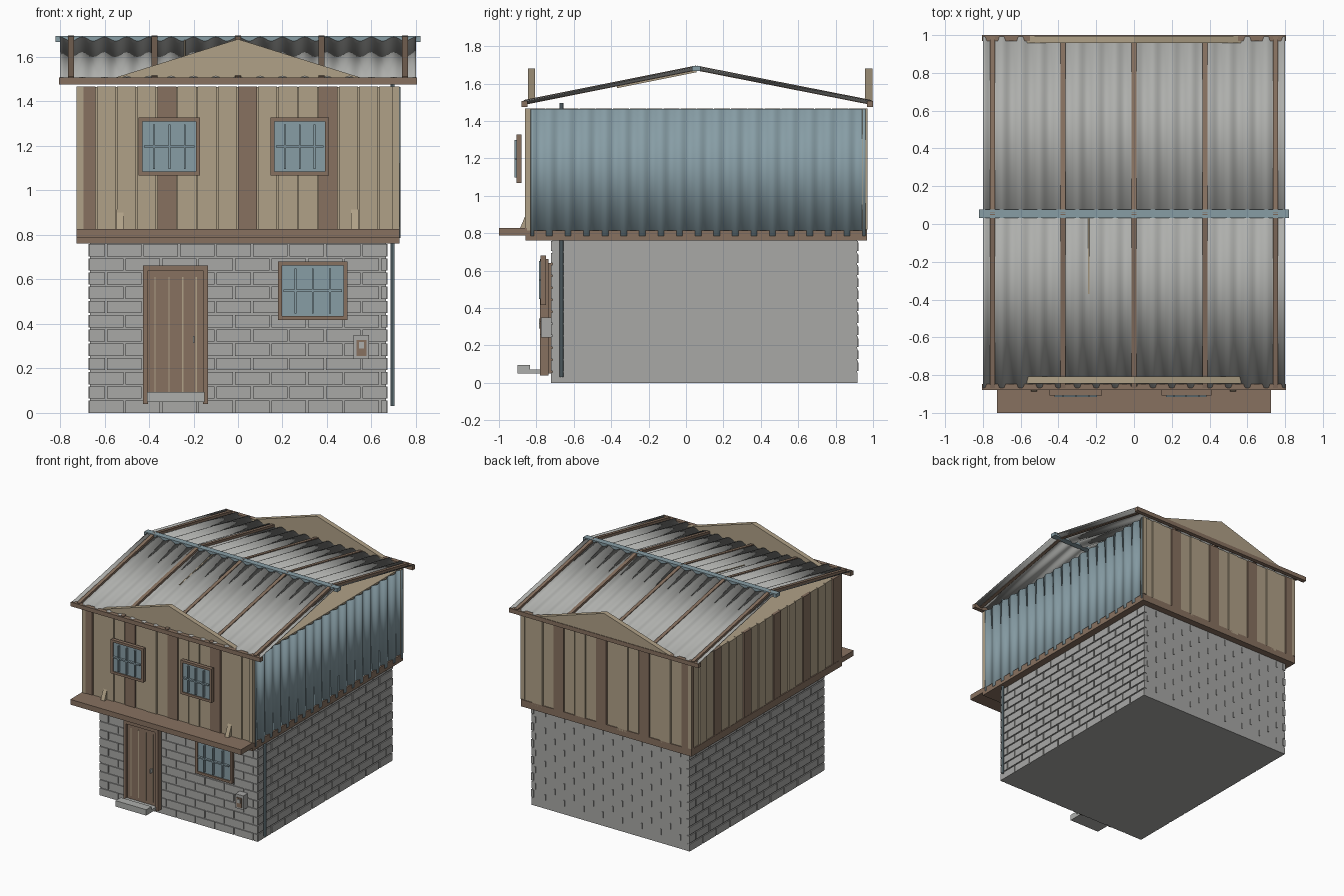
import bpy, bmesh, math
from mathutils import Matrix, Vector

if "Cube" in bpy.data.objects:
    bpy.data.objects.remove(bpy.data.objects["Cube"])


def material(name, rgb):
    m = bpy.data.materials.new(name)
    lin = [((c / 255 + 0.055) / 1.055) ** 2.4 for c in rgb]
    m.diffuse_color = (*lin, 1)
    m.use_nodes = True
    m.node_tree.nodes["Principled BSDF"].inputs["Base Color"].default_value = m.diffuse_color
    return m


GREY = material("concrete grey", (168, 168, 166))
TAN = material("light wood", (176, 161, 135))
BROWN = material("dark wood", (135, 113, 96))
BLUE = material("weathered blue", (135, 157, 165))
STEEL = material("roof steel", (174, 175, 172))


def finish(name, bm, mats):
    bmesh.ops.recalc_face_normals(bm, faces=bm.faces[:])
    me = bpy.data.meshes.new(name)
    bm.to_mesh(me)
    bm.free()
    for m in mats:
        me.materials.append(m)
    ob = bpy.data.objects.new(name, me)
    bpy.context.collection.objects.link(ob)
    return ob


def add_box(bm, x0, x1, y0, y1, z0, z1, mi=0):
    mat = Matrix.Translation(((x0 + x1) / 2, (y0 + y1) / 2, (z0 + z1) / 2)) @ \
        Matrix.Diagonal((x1 - x0, y1 - y0, z1 - z0, 1))
    verts = bmesh.ops.create_cube(bm, size=1, matrix=mat)["verts"]
    for f in {f for v in verts for f in v.link_faces}:
        f.material_index = mi


def boxes(name, dims, *mats):
    """One object from several boxes; an optional 7th value is the colour slot."""
    bm = bmesh.new()
    for d in dims:
        add_box(bm, *d)
    return finish(name, bm, mats)


def prism(name, profile, depth, mat):
    """Extrude a closed 3D outline along a vector."""
    bm = bmesh.new()
    f = bm.faces.new([bm.verts.new(p) for p in profile])
    ext = bmesh.ops.extrude_face_region(bm, geom=[f])["geom"]
    bmesh.ops.translate(bm, vec=depth, verts=[v for v in ext if isinstance(v, bmesh.types.BMVert)])
    return finish(name, bm, [mat])


def corrugated(name, start, along, rise, normal, waves, amp, mat):
    """Wavy sheet: waves run along one vector, straight along the other."""
    bm = bmesh.new()
    start, along, rise, normal = map(Vector, (start, along, rise, normal))
    n = waves * 8
    prev = None
    for i in range(n + 1):
        p = start + along * (i / n) + normal * (amp * math.cos(i / 8 * math.tau))
        pair = bm.verts.new(p), bm.verts.new(p + rise)
        if prev:
            bm.faces.new((prev[0], pair[0], pair[1], prev[1]))
        prev = pair
    ob = finish(name, bm, [mat])
    for p in ob.data.polygons:
        p.use_smooth = True
    s = ob.modifiers.new("thickness", "SOLIDIFY")
    s.thickness = 0.005
    s.offset = 0
    return ob


# Ground floor core and staggered blocks on front and sides
boxes("ground_floor", [(-0.665, 0.665, -0.715, 0.915, 0, 0.77)], GREY)
ROW, LEN, GAP = 0.064, 0.164, 0.009


def block_spans(a, b, row):
    p = a - (LEN / 2 if row % 2 else 0)
    while p < b - 0.01:
        lo, hi = max(p, a), min(p + LEN - GAP, b)
        if hi - lo > 0.01:
            yield lo, hi
        p += LEN


blocks, joints = [], []
for r in range(12):
    z0, z1 = r * ROW, (r + 1) * ROW - GAP
    for lo, hi in block_spans(-0.67, 0.67, r):
        blocks.append((lo, hi, -0.722, -0.70, z0, z1))
        if r and hi < 0.66:
            joints.append((hi, hi + GAP, 0.90, 0.921, z0, z0 + 0.045))
    for lo, hi in block_spans(-0.715, 0.92, r):
        blocks.append((0.65, 0.673, lo, hi, z0, z1))
        blocks.append((-0.673, -0.65, lo, hi, z0, z1))
boxes("wall_blocks", blocks, GREY)
boxes("back_wall_joints", joints, GREY)

# Upper floor: floor slab, core and ledge
boxes("floor_slab", [(-0.725, 0.725, -0.858, 0.968, 0.762, 0.815)], BROWN)
boxes("upper_room", [(-0.705, 0.705, -0.835, 0.95, 0.80, 1.465)], TAN)
boxes("front_ledge", [(-0.725, 0.725, -1.0, -0.85, 0.787, 0.827)], BROWN)
for x in (-0.53, 0.525):
    prism("ledge_bracket", [(x - 0.016, -0.85, 0.825), (x - 0.016, -0.888, 0.825),
                            (x - 0.016, -0.85, 0.915)], (0.032, 0, 0), TAN)

# Upper floor planks, every fourth one dark
step = 1.45 / 16
front, back, left = [], [], []
for i in range(16):
    a = -0.725 + i * step
    dark, out = int(i % 4 == 0), 0.006 * (i % 2)
    front.append((a, a + step - 0.005, -0.856 + out, -0.83, 0.80, 1.467, dark))
    back.append((a, a + step - 0.005, 0.94, 0.968 - out, 0.80, 1.467, dark))
step = 1.80 / 20
for i in range(20):
    a = -0.84 + i * step
    left.append((-0.723 + 0.006 * (i % 2), -0.70, a, a + step - 0.005, 0.80, 1.467, int(i % 4 == 0)))
boxes("front_planks", front, TAN, BROWN)
boxes("back_planks", back, TAN, BROWN)
boxes("left_planks", left, TAN, BROWN)
boxes("corner_posts", [(x, x + 0.03, y, y + 0.03, 0.82, 1.467)
                       for x in (-0.725, 0.695) for y in (-0.86, 0.94)], TAN)
corrugated("right_cladding", (0.718, -0.83, 0.785), (0, 1.79, 0), (0, 0, 0.68), (1, 0, 0), 18, 0.009, BLUE)

# Roof sheets, battens and ridge cap
RY, RZ = 0.055, 1.682
for name, ey, ez in (("front", -0.865, 1.498), ("back", 0.99, 1.498)):
    slope = Vector((0, RY - ey, RZ - ez))
    nrm = Vector((0, -slope.z, slope.y)).normalized()
    nrm = nrm if nrm.z > 0 else -nrm
    corrugated(name + "_roof", (-0.80, ey, ez), (1.60, 0, 0), slope, nrm, 16, 0.009, STEEL)
    for x in (-0.75, -0.375, 0, 0.375, 0.75):
        p, q = Vector((x - 0.013, ey, ez)), Vector((x - 0.013, RY, RZ))
        prism(name + "_roof_batten", [p - nrm * 0.012, q - nrm * 0.012, q + nrm * 0.014, p + nrm * 0.014],
              (0.026, 0, 0), BROWN)
boxes("ridge_cap", [(-0.82, 0.82, 0.033, 0.078, 1.668, 1.695)], BLUE)
prism("roof_patch_stick", [(-0.243, -0.37, 1.575), (-0.243, RY, 1.66), (-0.243, RY, 1.681),
                           (-0.243, -0.37, 1.597)], (0.008, 0, 0), TAN)

# Fascia boards and triangular parapets
boxes("front_fascia", [(-0.805, 0.805, -0.88, -0.848, 1.475, 1.507)], BROWN)
boxes("back_fascia", [(-0.805, 0.805, 0.968, 1.0, 1.475, 1.507)], BROWN)
for name, y in (("front_gable", -0.845), ("back_gable", 0.958)):
    prism(name, [(-0.59, y, 1.495), (0.59, y, 1.495), (0, y, 1.68)], (0, 0.038, 0), TAN)


# Windows: frame, pane and glazing bars
def window(name, x0, x1, z0, z1, y):
    t, d = 0.018, 0.028
    boxes(name + "_frame", [(x0, x0 + t, y, y + d, z0, z1), (x1 - t, x1, y, y + d, z0, z1),
                            (x0 + t, x1 - t, y, y + d, z0, z0 + t),
                            (x0 + t, x1 - t, y, y + d, z1 - t, z1)], BROWN)
    boxes(name + "_pane", [(x0 + t, x1 - t, y + 0.008, y + 0.02, z0 + t, z1 - t)], BLUE)
    w, zc = x1 - x0, (z0 + z1) / 2
    bars = [(x0 + w * k / 4 - 0.004, x0 + w * k / 4 + 0.004, y - 0.01, y + 0.01, z0 + 0.03, z1 - 0.03)
            for k in (1, 2, 3)]
    bars.append((x0 + 0.025, x1 - 0.025, y - 0.009, y + 0.01, zc - 0.005, zc + 0.005))
    boxes(name + "_bars", bars, BLUE)


window("upper_left_window", -0.447, -0.17, 1.067, 1.327, -0.907)
window("upper_right_window", 0.145, 0.41, 1.067, 1.327, -0.907)
window("lower_window", 0.18, 0.492, 0.417, 0.68, -0.777)

# Door with frame, light grooves, handle and step
boxes("door_frame", [(-0.427, -0.405, -0.78, -0.735, 0.04, 0.663), (-0.157, -0.134, -0.78, -0.735, 0.04, 0.663),
                     (-0.405, -0.157, -0.78, -0.735, 0.64, 0.663)], BROWN)
boxes("door", [(-0.405, -0.157, -0.762, -0.715, 0.05, 0.64)], BROWN)
boxes("door_strips", [(x - 0.003, x + 0.003, -0.765, -0.755, 0.09, 0.61)
                      for x in (-0.373, -0.31, -0.248, -0.188)], TAN)
boxes("door_handle", [(-0.203, -0.195, -0.785, -0.76, 0.315, 0.345)], STEEL)
boxes("door_step", [(-0.41, -0.15, -0.90, -0.835, 0.05, 0.095),
                    (-0.41, -0.15, -0.835, -0.77, 0.05, 0.07)], STEEL)

# Meter box and drain pipe
boxes("meter_box", [(0.52, 0.588, -0.775, -0.715, 0.242, 0.35)], GREY)
boxes("meter_panel", [(0.532, 0.577, -0.781, -0.77, 0.255, 0.328)], BROWN)
boxes("meter_dial", [(0.543, 0.566, -0.787, -0.775, 0.29, 0.318)], STEEL)
bm = bmesh.new()
bmesh.ops.create_cone(bm, cap_ends=True, segments=10, radius1=0.01, radius2=0.01, depth=1.465,
                      matrix=Matrix.Translation((0.695, -0.665, 0.763)))
finish("drain_pipe", bm, [BLUE])
